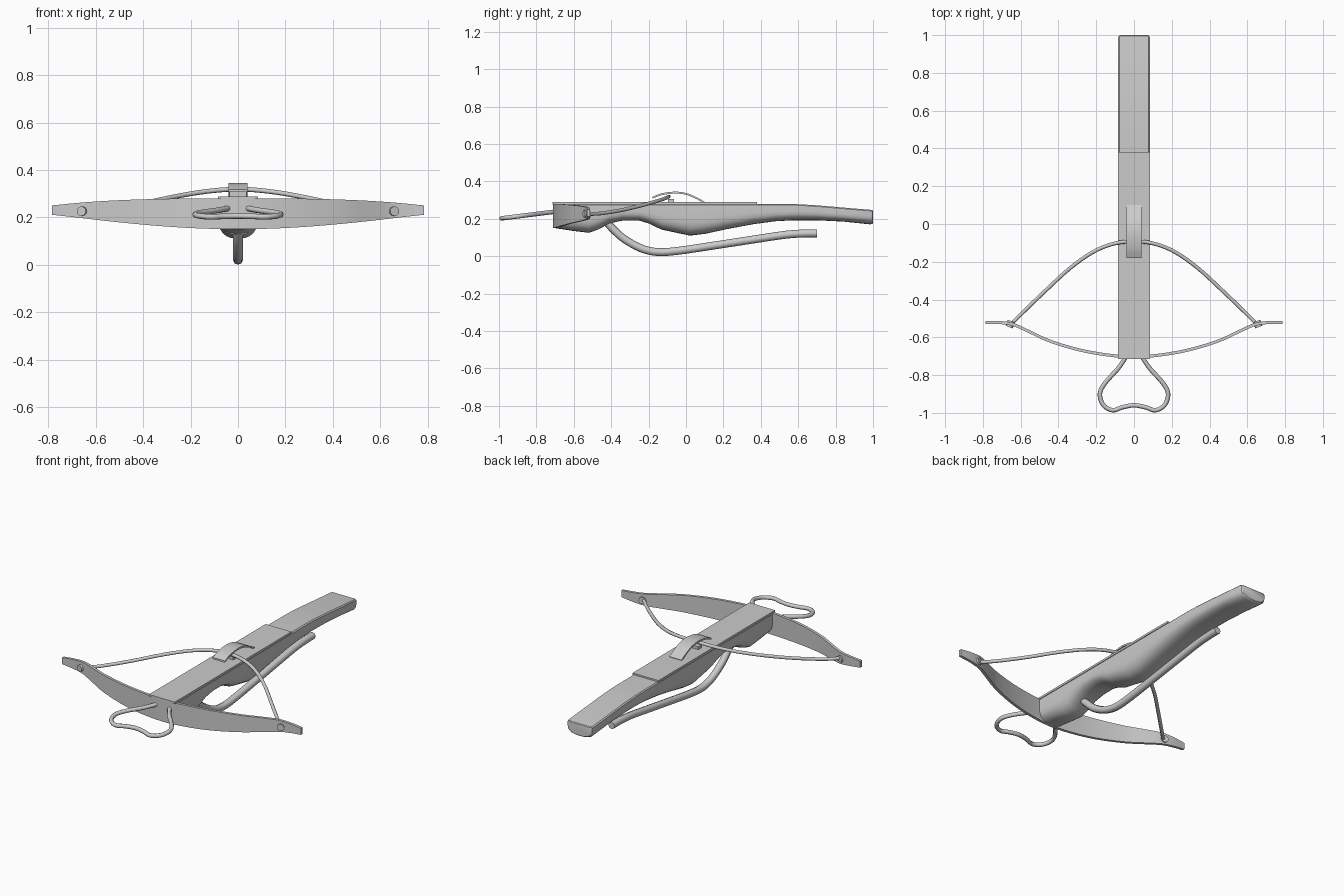
import bpy, bmesh, math
from mathutils import Vector

if "Cube" in bpy.data.objects:
    bpy.data.objects.remove(bpy.data.objects["Cube"])


def smooth_path(points, steps=4):
    """Catmull-Rom samples passing through every point."""
    p = [Vector(q) for q in points]
    p = [2 * p[0] - p[1]] + p + [2 * p[-1] - p[-2]]
    out = []
    for a, b, c, d in zip(p, p[1:], p[2:], p[3:]):
        for i in range(steps):
            t = i / steps
            out.append(0.5 * (2 * b + (c - a) * t + (2 * a - 5 * b + 4 * c - d) * t * t
                              + (3 * b - a - 3 * c + d) * t ** 3))
    return out + [p[-2]]


def finish(obj, angle):
    bpy.ops.object.select_all(action='DESELECT')
    obj.select_set(True)
    bpy.context.view_layer.objects.active = obj
    if obj.type == 'CURVE':
        bpy.ops.object.convert(target='MESH')
    bpy.ops.object.shade_smooth_by_angle(angle=math.radians(angle))


def loft(name, rings, angle=35):
    """Closed skin through a list of equal-length rings, capped at both ends."""
    bm = bmesh.new()
    vs = [[bm.verts.new(q) for q in r] for r in rings]
    n = len(vs[0])
    for r, s in zip(vs, vs[1:]):
        for i in range(n):
            bm.faces.new((r[i], r[(i + 1) % n], s[(i + 1) % n], s[i]))
    bm.faces.new(vs[0])
    bm.faces.new(vs[-1])
    bmesh.ops.recalc_face_normals(bm, faces=bm.faces)
    mesh = bpy.data.meshes.new(name)
    bm.to_mesh(mesh)
    bm.free()
    obj = bpy.data.objects.new(name, mesh)
    bpy.context.collection.objects.link(obj)
    finish(obj, angle)
    return obj


def tube(name, points, radius):
    curve = bpy.data.curves.new(name, 'CURVE')
    curve.dimensions = '3D'
    curve.bevel_depth = radius
    curve.bevel_resolution = 2
    curve.use_fill_caps = True
    path = smooth_path(points)
    spline = curve.splines.new('POLY')
    spline.points.add(len(path) - 1)
    for sp, q in zip(spline.points, path):
        sp.co = (*q, 1)
    obj = bpy.data.objects.new(name, curve)
    bpy.context.collection.objects.link(obj)
    finish(obj, 50)


def mirrored(half):
    """Half path ending on x = 0, continued to the other side."""
    return half + [(-x, y, z) for x, y, z in half[-2::-1]]


# Stock: flat top, rounded underside; stations are (y, bottom z, top z, half width)
stations = [(-0.70, 0.150, 0.28, 0.084), (-0.61, 0.136, 0.28, 0.084), (-0.52, 0.125, 0.28, 0.084),
            (-0.47, 0.142, 0.28, 0.084), (-0.41, 0.175, 0.28, 0.084), (-0.34, 0.19, 0.28, 0.084),
            (-0.25, 0.19, 0.28, 0.084), (-0.20, 0.175, 0.28, 0.084), (-0.13, 0.142, 0.28, 0.084),
            (0.02, 0.11, 0.28, 0.084), (0.10, 0.119, 0.28, 0.084), (0.22, 0.145, 0.28, 0.084),
            (0.36, 0.171, 0.28, 0.084), (0.48, 0.187, 0.28, 0.084), (0.58, 0.192, 0.279, 0.084),
            (0.70, 0.192, 0.272, 0.084), (0.84, 0.185, 0.260, 0.084), (0.985, 0.170, 0.248, 0.084),
            (0.996, 0.173, 0.246, 0.080), (1.0, 0.177, 0.242, 0.074)]
rings = []
for y, lo, hi, w in stations:
    mid = lo + (hi - lo) * 0.55
    ring = [(w - 0.006, y, hi), (-w + 0.006, y, hi), (-w, y, hi - 0.006)]
    for i in range(13):
        a = math.pi * i / 12
        c, s = math.cos(a), math.sin(a)
        ring.append((-w * math.copysign(abs(c) ** 0.8, c), y, mid - (mid - lo) * abs(s) ** 0.8))
    rings.append(ring + [(w, y, hi - 0.006)])
loft("stock", rings, 30)

# Thin rail plate on top of the stock
loft("rail_plate", [[(x, y, z) for x, z in ((-.085, .277), (.085, .277), (.085, .289), (-.085, .289))]
                    for y in (-0.715, 0.38)])

# Bow limbs: plan curve and height taper, as a thin upright strip
plan = mirrored([(0.785, -0.522, 0), (0.71, -0.522, 0), (0.64, -0.532, 0), (0.55, -0.572, 0),
                 (0.45, -0.618, 0), (0.3, -0.664, 0), (0.15, -0.692, 0), (0, -0.704, 0)])
plan = smooth_path(plan)
rings = []
for i, p in enumerate(plan):
    tan = (plan[min(i + 1, len(plan) - 1)] - plan[max(i - 1, 0)]).normalized()
    nrm = Vector((-tan.y, tan.x, 0)) * 0.008
    t = abs(p.x) / 0.785
    top = 0.28 - 0.030 * t ** 3
    bottom = 0.15 + 0.080 * t ** 2 - 0.019 * t ** 4
    rings.append([(q.x, q.y, z) for q, z in
                  ((p - nrm, bottom), (p + nrm, bottom), (p + nrm, top), (p - nrm, top))])
loft("bow", rings)

# String and its end pegs
tube("string", mirrored([(0.655, -0.535, 0.226), (0.58, -0.46, 0.228), (0.46, -0.345, 0.246),
                         (0.34, -0.235, 0.272), (0.22, -0.15, 0.296), (0.11, -0.105, 0.312),
                         (0, -0.092, 0.319)]), 0.01)
for side in (-1, 1):
    bpy.ops.mesh.primitive_cylinder_add(vertices=16, radius=0.02, depth=0.034,
                                        location=(side * 0.655, -0.53, 0.226),
                                        rotation=(math.pi / 2, 0, side * math.radians(20)))
    peg = bpy.context.object
    peg.name = "string_peg"
    finish(peg, 35)

# Foot stirrup at the front
plan = [(0.04, -0.70), (0.085, -0.766), (0.15, -0.838), (0.18, -0.895), (0.165, -0.955),
        (0.115, -0.986), (0.06, -0.97), (0, -0.96)]
tube("stirrup", mirrored([(x, y, 0.238 + (y + 0.70) * 0.125) for x, y in plan]), 0.012)

# Long trigger lever below the stock
tube("trigger_lever", [(0, -0.44, 0.20), (0, -0.39, 0.145), (0, -0.33, 0.092), (0, -0.24, 0.042),
                       (0, -0.15, 0.022), (0, -0.04, 0.029), (0, 0.15, 0.057), (0, 0.34, 0.086),
                       (0, 0.52, 0.113), (0, 0.62, 0.121), (0, 0.70, 0.122)], 0.021)

# Arched spring clip over the string
arc = smooth_path([(0, -0.18, 0.312), (0, -0.13, 0.331), (0, -0.06, 0.340), (0, 0.0, 0.333),
                   (0, 0.05, 0.313), (0, 0.10, 0.287)])
loft("spring_clip", [[(x, p.y, p.z + d) for x, d in ((-.04, -.005), (.04, -.005), (.04, .005), (-.04, .005))]
                     for p in arc])

# Small nut holding the string under the clip
bpy.ops.mesh.primitive_cube_add(size=1, location=(0, -0.08, 0.296))
nut = bpy.context.object
nut.name = "string_nut"
nut.dimensions = (0.07, 0.03, 0.02)
